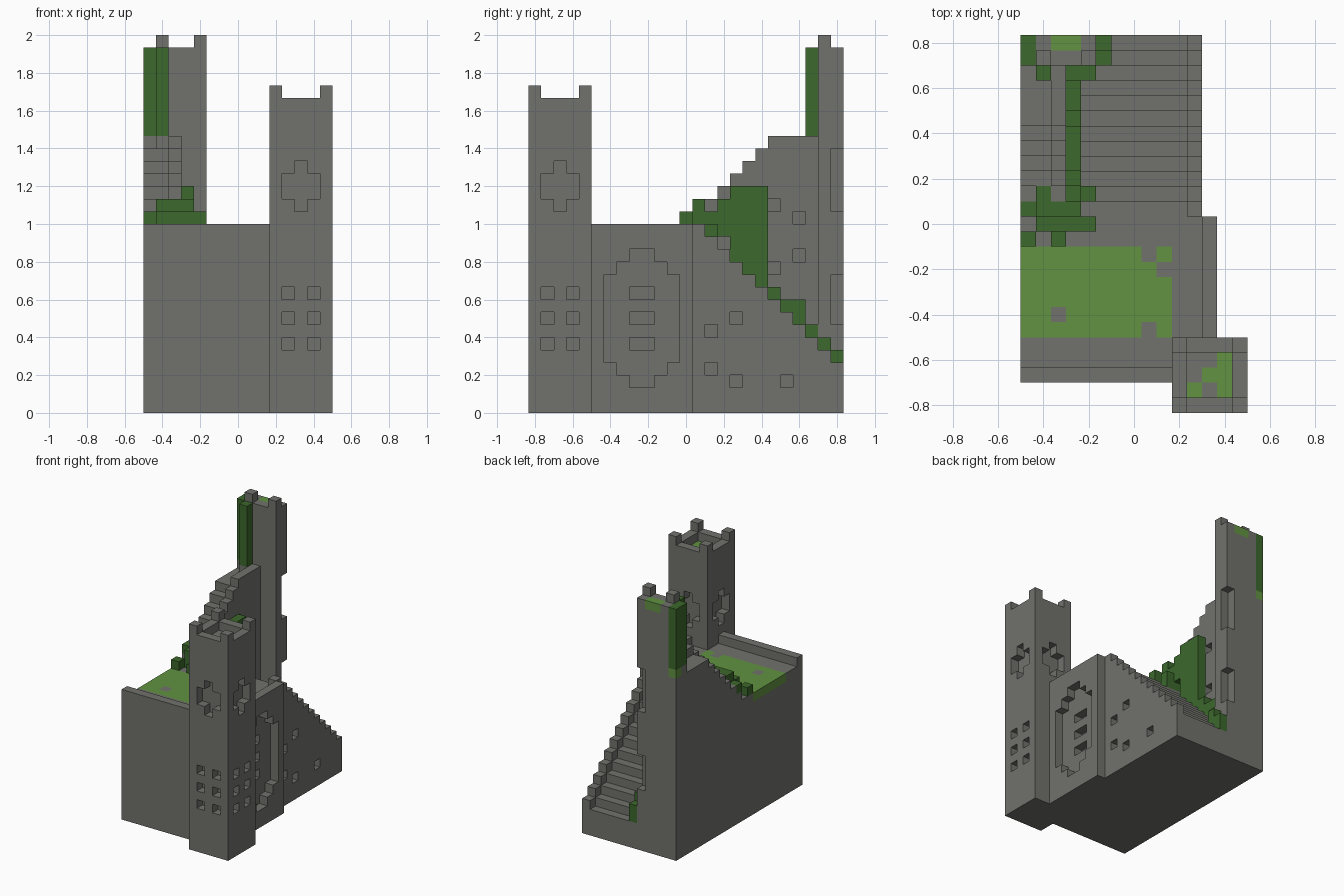
import bpy, bmesh
from mathutils import Vector

if "Cube" in bpy.data.objects:
    bpy.data.objects.remove(bpy.data.objects["Cube"])

UNIT = 1 / 15                      # edge of one building block
ORIGIN = Vector((-7.5, -12.5, 0))  # model is 15 x 25 x 30 blocks
STONE, GRASS, VINE = range(3)


def material(name, rgb):
    m = bpy.data.materials.new(name)
    m.use_nodes = True
    m.diffuse_color = (*rgb, 1)
    m.node_tree.nodes["Principled BSDF"].inputs["Base Color"].default_value = (*rgb, 1)
    return m


MATS = [material("grey stone", (0.165, 0.165, 0.153)),
        material("light grass", (0.122, 0.291, 0.054)),
        material("dark vine", (0.045, 0.138, 0.025))]

parts = {}


def cells(x, y, z):
    """All blocks in a box; each axis is a (start, end) pair."""
    return [(i, j, k) for i in range(*x) for j in range(*y) for k in range(*z)]


def carve(x, y, z):
    for c in cells(x, y, z):
        for blocks in parts.values():
            blocks.pop(c, None)


def fill(part, x, y, z, mat=STONE):
    carve(x, y, z)
    parts.setdefault(part, {}).update(dict.fromkeys(cells(x, y, z), mat))


def paint(part, x, y, z, mat):
    for c in cells(x, y, z):
        if c in parts[part]:
            parts[part][c] = mat


def one(n):
    return (n, n + 1)


# Keep: solid body, sunken deck and parapets
fill("keep", (0, 13), (2, 13), (0, 14))
fill("front_parapet", (0, 13), (2, 3), (14, 15))
fill("side_parapet", (12, 13), (3, 13), (14, 15))
paint("keep", (0, 10), (5, 11), (13, 14), GRASS)
for i, j in ((2, 6), (8, 5), (8, 10), (9, 9)):
    paint("keep", one(i), one(j), (13, 14), STONE)

# Long staircase going down to the back, with a stepped side wall
for j in range(13, 25):
    fill("long_stairs", (0, 11), one(j), (0, 27 - j))
    fill("stair_side_wall", (11, 12), one(j), (0, 28 - j))

# Small staircase climbing to the back tower, with a stepped rail
for j in range(13, 23):
    fill("upper_stairs", (0, 2), one(j), (0, min(j + 2, 21)))
    fill("upper_stair_rail", (2, 3), one(j), (0, min(j + 3, 22)))
fill("upper_stairs", (1, 2), one(22), (21, 22))

# Back tower with two merlons and broken corner slits
fill("back_tower", (0, 5), (23, 25), (0, 29))
for i in (1, 4):
    fill("back_tower", one(i), (23, 24), (29, 30))
paint("back_tower", (2, 4), (24, 25), (28, 29), GRASS)
paint("back_tower", (0, 1), (23, 25), (22, 29), VINE)
paint("back_tower", (0, 1), (24, 25), (21, 22), GRASS)
for slit in ((7, 11), (16, 21)):
    carve((4, 5), (24, 25), slit)

# Front tower with corner merlons and a sunken roof
fill("front_tower", (10, 15), (0, 5), (0, 25))
carve((11, 14), (1, 4), (24, 25))
for i in (10, 14):
    for j in (0, 4):
        fill("front_tower", one(i), one(j), (25, 26))
for x, y in (((13, 14), (1, 4)), ((12, 14), (2, 3)), ((11, 12), (1, 2))):
    paint("front_tower", x, y, (23, 24), GRASS)

# Cross windows on all four tower faces
for a, z in (((2, 3), (16, 20)), ((1, 4), (17, 19))):
    across = (a[0] + 10, a[1] + 10)
    for j in (0, 4):
        carve(across, one(j), z)
    for i in (10, 14):
        carve(one(i), a, z)

# Small square windows on the two outer tower faces
for k in (5, 7, 9):
    for a in (1, 3):
        carve(one(a + 10), one(0), one(k))
        carve(one(14), one(a), one(k))

# Large stepped panel with slots in the keep's side
for y, z in (((8, 10), (2, 13)), ((7, 11), (3, 12)), ((6, 12), (4, 11))):
    carve((12, 13), y, z)
for k in (5, 7, 9):
    carve((11, 12), (8, 10), one(k))

# Square holes in the stair side wall and in the rail above the stairs
for j, k in ((14, 6), (16, 7), (14, 3), (16, 2), (20, 2)):
    carve((11, 12), one(j), one(k))
for j, k in ((19, 16), (19, 11), (21, 15), (21, 12)):
    carve((2, 3), one(j), one(k))

# Vines hanging along the rail: row -> top height
for j, top in zip(range(13, 23), (17, 16, 17, 18, 18, 18, 10, 9, 9, 7)):
    bottom = 14 if j == 15 else 27 - j
    fill("stair_vines", (3, 4), one(j), (bottom, top), VINE)
fill("stair_vines", (4, 5), one(14), (13, 15), VINE)
fill("stair_vines", (4, 5), one(22), (5, 7), VINE)
for j in (23, 24):
    fill("stair_vines", (5, 6), one(j), (27 - j, 29 - j), VINE)

# Bushes on the deck and first upper steps
fill("deck_bushes", (1, 5), one(12), (14, 16), VINE)
for i in (0, 2):
    fill("deck_bushes", one(i), one(11), (14, 15), VINE)
fill("deck_bushes", (0, 1), one(13), (15, 16), VINE)
fill("deck_bushes", (1, 2), one(13), (15, 17), VINE)
fill("deck_bushes", (2, 3), one(13), (16, 17), VINE)
fill("deck_bushes", (1, 2), one(14), (16, 17), VINE)

# Vine column on the back tower
fill("tower_vine", (1, 2), (22, 23), (22, 29), VINE)

# Turn every part into one flat-faced mesh of its exposed block sides
solid = {c for blocks in parts.values() for c in blocks}
AXES = [Vector(a) for a in ((1, 0, 0), (0, 1, 0), (0, 0, 1))]


def build(name, blocks):
    bm = bmesh.new()
    verts = {}

    def vert(p):
        key = tuple(round(2 * n) for n in p)
        if key not in verts:
            verts[key] = bm.verts.new((p + ORIGIN) * UNIT)
        return verts[key]

    for c, mat in blocks.items():
        centre = Vector(c) + Vector((0.5, 0.5, 0.5))
        for a in range(3):
            for sign in (1, -1):
                n = AXES[a] * sign
                if tuple(int(v) for v in Vector(c) + n) in solid:
                    continue
                u, v = AXES[(a + 1) % 3] / 2, AXES[(a + 2) % 3] * sign / 2
                mid = centre + n / 2
                f = bm.faces.new([vert(mid + s * u + t * v)
                                  for s, t in ((-1, -1), (1, -1), (1, 1), (-1, 1))])
                f.material_index = mat
    bmesh.ops.dissolve_limit(bm, angle_limit=0.01, verts=bm.verts[:],
                             edges=bm.edges[:], delimit={'MATERIAL'})
    mesh = bpy.data.meshes.new(name)
    bm.to_mesh(mesh)
    bm.free()
    for m in MATS:
        mesh.materials.append(m)
    bpy.context.collection.objects.link(bpy.data.objects.new(name, mesh))


for name, blocks in parts.items():
    build(name, blocks)
